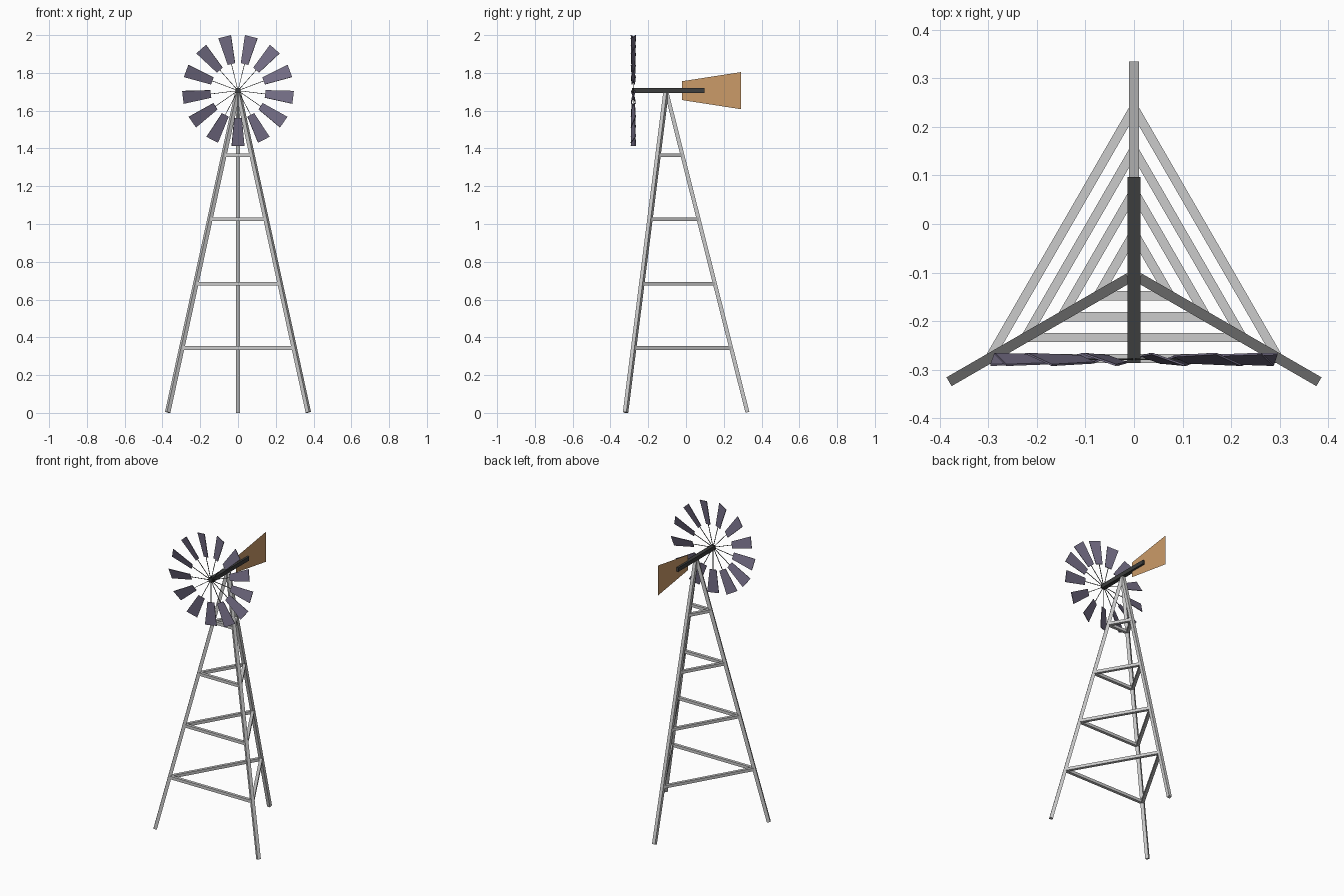
import bpy, math
from mathutils import Vector, Matrix

if "Cube" in bpy.data.objects:
    bpy.data.objects.remove(bpy.data.objects["Cube"])


def material(name, rgb):
    m = bpy.data.materials.new(name)
    m.diffuse_color = (*rgb, 1)
    m.use_nodes = True
    m.node_tree.nodes["Principled BSDF"].inputs["Base Color"].default_value = m.diffuse_color
    return m


def mesh_object(name, verts, faces, mat=None):
    me = bpy.data.meshes.new(name)
    me.from_pydata([tuple(v) for v in verts], [], faces)
    me.update()
    ob = bpy.data.objects.new(name, me)
    bpy.context.collection.objects.link(ob)
    if mat:
        me.materials.append(mat)
    return ob


BOX_FACES = [(0, 3, 2, 1), (4, 5, 6, 7), (0, 1, 5, 4),
             (1, 2, 6, 5), (2, 3, 7, 6), (3, 0, 4, 7)]


def beam_verts(a, b, w, ref):
    """Square bar from a to b, one side turned towards ref."""
    d = (b - a).normalized()
    y = d.cross(ref).normalized()
    x = y.cross(d)
    h = w / 2
    ring = [-x * h - y * h, x * h - y * h, x * h + y * h, -x * h + y * h]
    return [a + r for r in ring] + [b + r for r in ring]


def beam(name, a, b, w, ref, mat=None):
    return mesh_object(name, beam_verts(a, b, w, ref), BOX_FACES, mat)


dark = material("dark_metal", (0.045, 0.047, 0.047))
steel = material("blade_steel", (0.17, 0.15, 0.23))
orange = material("vane_orange", (0.60, 0.33, 0.14))

UP = Vector((0, 0, 1))
AXIS_Z = 1.706
CY = -0.105          # tower centre line
R = 0.43             # foot radius
DIRS = [Vector((math.cos(math.radians(a)), math.sin(math.radians(a)), 0))
        for a in (90, 210, 330)]
LEG_NAMES = ["back_leg", "left_leg", "right_leg"]


def leg_point(i, t):
    return Vector((0, CY, 0.003 + t * 1.702)) + DIRS[i] * R * (1 - t)


# Tower legs
for i, name in enumerate(LEG_NAMES):
    beam(name, leg_point(i, 0), leg_point(i, 0.992), 0.021, DIRS[i])

# Horizontal braces
for level in range(1, 5):
    for i, side in enumerate(("left", "front", "right")):
        t = level * 0.2
        beam(f"{side}_brace_{level}", leg_point(i, t), leg_point((i + 1) % 3, t),
             0.019, UP)

# Boom carrying the wheel and tail
beam("boom", Vector((0, -0.287, AXIS_Z)), Vector((0, 0.097, AXIS_Z)), 0.026, UP, dark)

# Tail vane
mesh_object("tail_vane", [(0, -0.02, AXIS_Z - 0.05), (0, 0.29, AXIS_Z - 0.098),
                          (0, 0.29, AXIS_Z + 0.098), (0, -0.02, AXIS_Z + 0.05)],
            [(0, 1, 2, 3)], orange)

# Wheel: pitched tapered blades on thin spokes
N = 13
hub = Vector((0, -0.279, AXIS_Z))
pitch = math.radians(19)
bv, bf, sv, sf = [], [], [], []
for k in range(N):
    a = math.pi + k * 2 * math.pi / N
    r = Vector((math.sin(a), 0, math.cos(a)))
    t = Vector((math.cos(a), 0, -math.sin(a)))
    y = Vector((0, 1, 0))
    chord = t * math.cos(pitch) - y * math.sin(pitch)
    n = (t * math.sin(pitch) + y * math.cos(pitch)) * 0.002
    for rad, half in ((0.145, 0.021), (0.294, 0.036)):
        c = hub + r * rad
        bv += [c - chord * half - n, c + chord * half - n,
               c + chord * half + n, c - chord * half + n]
    bf += [tuple(v + 8 * k for v in f) for f in BOX_FACES]
    sv += beam_verts(hub, hub + r * 0.15, 0.003, y)
    sf += [tuple(v + 8 * k for v in f) for f in BOX_FACES]
mesh_object("wheel_blades", bv, bf, steel)
mesh_object("wheel_spokes", sv, sf, dark)
